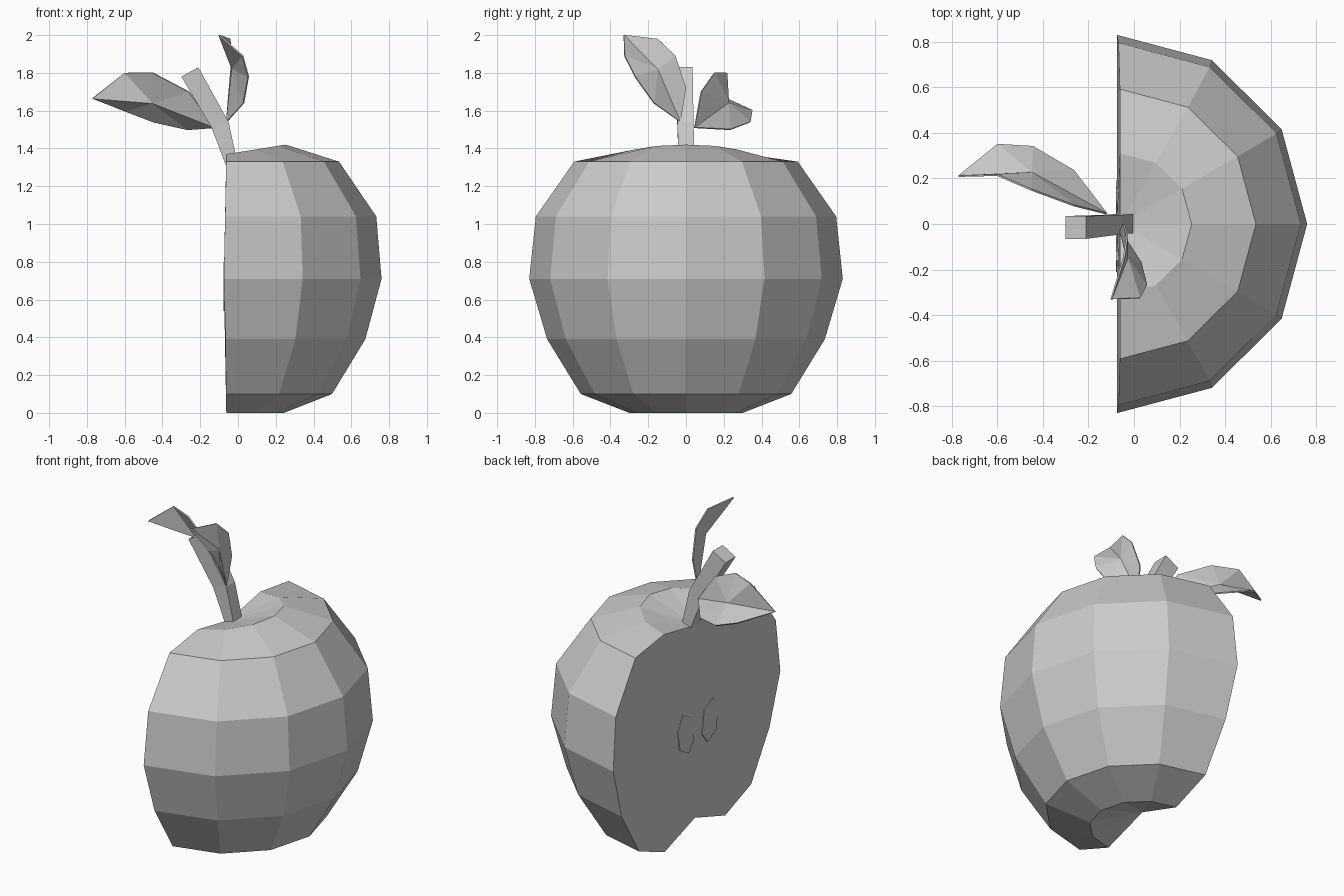
import bpy
from math import sin, cos, radians

cube = bpy.data.objects.get("Cube")
if cube:
    bpy.data.objects.remove(cube)

# One flat grey for everything
grey = bpy.data.materials.new("plain grey")
grey.use_nodes = True
colour = (0.6, 0.6, 0.6, 1)
grey.diffuse_color = colour
grey.node_tree.nodes["Principled BSDF"].inputs["Base Color"].default_value = colour


def make(name, verts, faces):
    mesh = bpy.data.meshes.new(name)
    mesh.from_pydata(verts, [], faces)
    mesh.materials.append(grey)
    obj = bpy.data.objects.new(name, mesh)
    bpy.context.collection.objects.link(obj)
    return obj


def thicken(obj, amount):
    mod = obj.modifiers.new("Thickness", 'SOLIDIFY')
    mod.thickness = amount
    mod.offset = 0


def fan(centre, rim):
    """Triangles from a centre vertex to a closed rim of indices."""
    return [(centre, a, b) for a, b in zip(rim, rim[1:] + rim[:1])]


# Half apple: six-sided half rings (radius, height, extra height facing +x, cut x)
rings = [(0.30, 0.0, 0, -0.062), (0.557, 0.10, 0, -0.064), (0.735, 0.39, 0, -0.066),
         (0.83, 0.71, 0, -0.075), (0.795, 1.04, 0, -0.068), (0.592, 1.33, 0, -0.062),
         (0.31, 1.37, 0.05, -0.062)]
SIDES = 6
ROW = SIDES + 1
verts = []
for radius, z, lift, cut in rings:
    for i in range(ROW):
        a = radians(-90 + 180 * i / SIDES)
        verts.append((cut + (radius + 0.005) * cos(a), radius * sin(a), z + lift * cos(a)))
faces = []
for r in range(len(rings) - 1):
    for i in range(SIDES):
        a = r * ROW + i
        faces.append((a, a + 1, a + 1 + ROW, a + ROW))

# Dimples at both ends, then the cut side
bottom, top, core = range(len(verts), len(verts) + 3)
verts += [(-0.062, 0, 0.10), (-0.062, 0, 1.31), (-0.075, 0, 0.71)]
last = (len(rings) - 1) * ROW
for i in range(SIDES):
    faces.append((bottom, i + 1, i))
    faces.append((top, last + i, last + i + 1))
starts = [r * ROW for r in range(len(rings))]
ends = [s + SIDES for s in starts]
faces += fan(core, [bottom] + ends + [top] + starts[::-1])
make("apple_half", verts, faces)

# Seeds: thin plates on the cut side
seed = [(0.15, 0.80), (0.20, 0.71), (0.18, 0.59), (0.095, 0.54), (0.04, 0.61), (0.06, 0.755)]
for name, side in (("seed_back", 1), ("seed_front", -1)):
    plate = make(name, [(-0.075, side * y - 0.01, z) for y, z in seed],
                 [tuple(range(len(seed)))[::-side]])
    thicken(plate, 0.006)

# Stem: square section through three levels (left x, left z, right x, right z, front y, back y)
levels = [(-0.06, 1.30, 0.0, 1.31, -0.04, 0.045), (-0.14, 1.51, -0.05, 1.54, -0.045, 0.04),
          (-0.30, 1.78, -0.21, 1.83, -0.065, 0.035)]
verts = []
for lx, lz, rx, rz, front, back in levels:
    verts += [(lx, front, lz), (rx, front, rz), (rx, back, rz), (lx, back, lz)]
faces = [(3, 2, 1, 0), (8, 9, 10, 11)]
for k in (0, 4):
    for i in range(4):
        j = (i + 1) % 4
        faces.append((k + i, k + j, k + 4 + j, k + 4 + i))
make("stem", verts, faces)


# Leaves: a folded rim around one point on the midrib
def leaf(name, midrib, rim):
    obj = make(name, [midrib] + rim, fan(0, list(range(1, len(rim) + 1))))
    thicken(obj, 0.008)


leaf("leaf_back", (-0.45, 0.225, 1.64),
     [(-0.12, 0.045, 1.51), (-0.26, 0.08, 1.70), (-0.45, 0.15, 1.80), (-0.60, 0.215, 1.80),
      (-0.77, 0.21, 1.665), (-0.60, 0.35, 1.60), (-0.445, 0.34, 1.54), (-0.265, 0.235, 1.50)])
leaf("leaf_front", (-0.03, -0.15, 1.82),
     [(-0.06, -0.03, 1.54), (-0.045, 0.0, 1.72), (-0.03, -0.055, 1.89), (-0.045, -0.15, 1.98),
      (-0.10, -0.33, 2.0), (0.025, -0.325, 1.89), (0.055, -0.27, 1.78), (0.03, -0.17, 1.64)])
